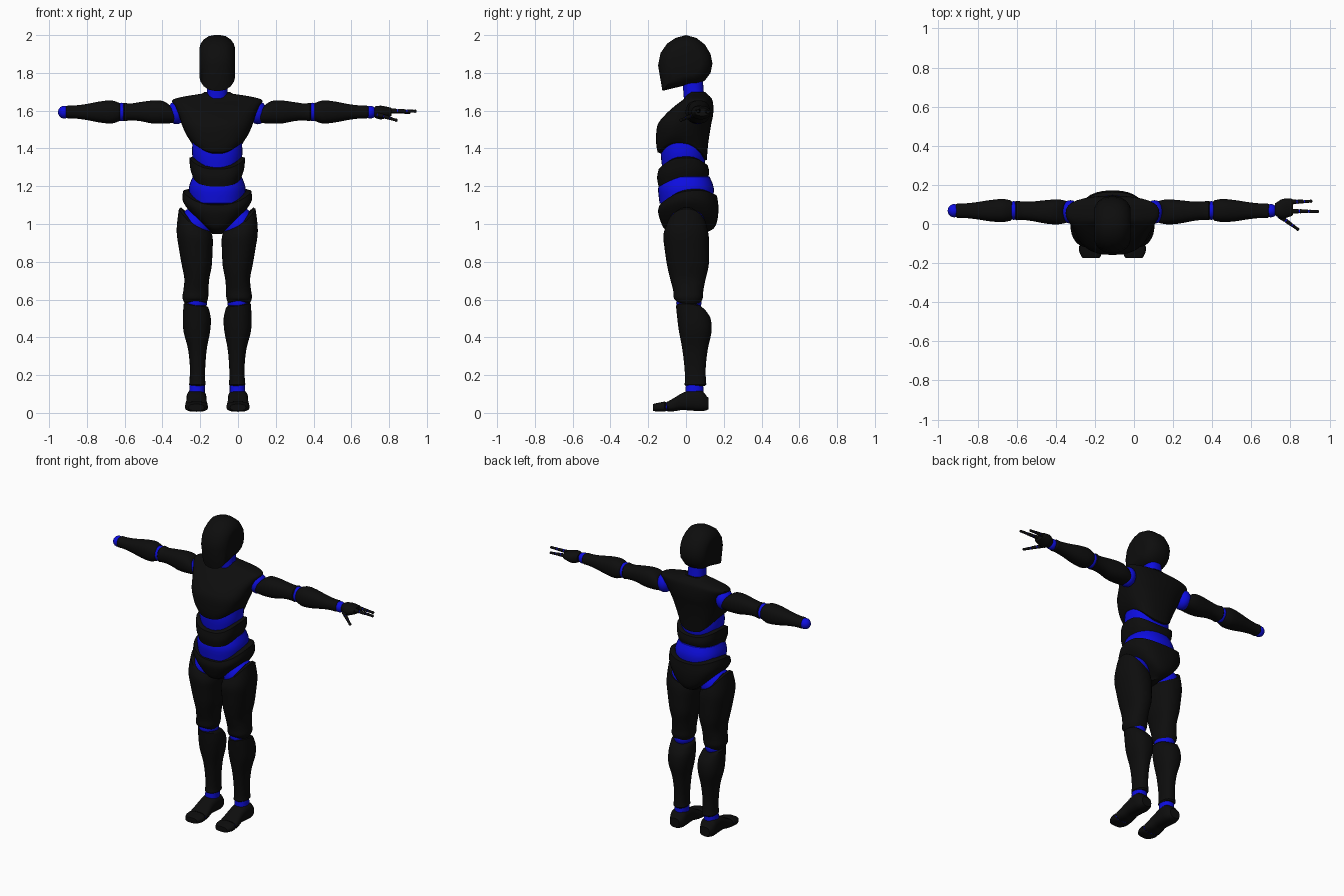
import bpy, bmesh, math
from mathutils import Vector

cube = bpy.data.objects.get("Cube")
if cube:
    bpy.data.objects.remove(cube, do_unlink=True)

MID = -.11      # body centre line
SEGS = 32
parts = []


def material(name, color):
    m = bpy.data.materials.new(name)
    m.use_nodes = True
    m.diffuse_color = color
    m.node_tree.nodes["Principled BSDF"].inputs["Base Color"].default_value = color
    return m


BLACK = material("black armour", (.004, .004, .004, 1))
BLUE = material("blue joint", (.004, .004, .75, 1))


def finish(name, bm, mat):
    bmesh.ops.recalc_face_normals(bm, faces=bm.faces)
    mesh = bpy.data.meshes.new(name)
    bm.to_mesh(mesh)
    bm.free()
    mesh.materials.append(mat)
    ob = bpy.data.objects.new(name, mesh)
    bpy.context.scene.collection.objects.link(ob)
    parts.append(ob)


def skin(bm, loops):
    """Bridge equal loops of points and cap both ends."""
    rows = [[bm.verts.new(p) for p in loop] for loop in loops]
    n = len(rows[0])
    for a, b in zip(rows, rows[1:]):
        for i in range(n):
            j = (i + 1) % n
            bm.faces.new((a[i], a[j], b[j], b[i]))
    bm.faces.new(rows[0])
    bm.faces.new(rows[-1][::-1])


def smooth_rings(rings, steps=4):
    """Catmull-Rom through the rings."""
    out = []
    for i in range(len(rings) - 1):
        p = [rings[max(0, min(len(rings) - 1, i + k))] for k in (-1, 0, 1, 2)]
        for s in range(steps):
            t = s / steps
            out.append([b + t / 2 * (c - a + t * (2 * a - 5 * b + 4 * c - d
                        + t * (3 * (b - c) + d - a))) for a, b, c, d in zip(*p)])
    return out + [list(rings[-1])]


def tube(name, axis, rings, mat=BLACK, side=1, power=2.3, lip=.008):
    """Rings: position on axis, centre u, v, radius u, v, tilt u, v, saddle."""
    rings = smooth_rings([tuple(r) + (0,) * (8 - len(r)) for r in rings])
    way = math.copysign(lip, rings[-1][0] - rings[0][0])
    for idx, sign in ((0, -1), (-1, 1)):
        r = list(rings[idx])
        r[0] += sign * way
        r[3], r[4] = r[3] * .86, r[4] * .86
        rings.insert(0 if idx == 0 else len(rings), r)
    loops = []
    for t, u, v, ru, rv, tu, tv, sad in rings:
        loop = []
        for k in range(SEGS):
            a = math.tau * k / SEGS
            c, s = math.cos(a), math.sin(a)
            p = u + ru * math.copysign(abs(c) ** (2 / power), c)
            q = v + rv * math.copysign(abs(s) ** (2 / power), s)
            w = t + tu * c + tv * s + sad * math.cos(2 * a)
            x, y, z = {"X": (w, p, q), "Y": (p, w, q), "Z": (p, q, w)}[axis]
            loop.append((MID + side * x, y, z))
        loops.append(loop)
    bm = bmesh.new()
    skin(bm, loops)
    finish(name, bm, mat)


def ball(name, center, radii, mat=BLUE, side=1):
    bm = bmesh.new()
    bmesh.ops.create_uvsphere(bm, u_segments=24, v_segments=14, radius=1)
    bmesh.ops.scale(bm, vec=radii, verts=bm.verts)
    x, y, z = center
    bmesh.ops.translate(bm, vec=(MID + side * x, y, z), verts=bm.verts)
    finish(name, bm, mat)


def rod(name, a, b, r1, r2, mat=BLACK):
    """Tapered finger bone between two points."""
    bm = bmesh.new()
    d = b - a
    bmesh.ops.create_cone(bm, cap_ends=True, segments=12, radius1=r1, radius2=r2, depth=d.length)
    bmesh.ops.rotate(bm, matrix=d.to_track_quat("Z", "Y").to_matrix(), verts=bm.verts)
    bmesh.ops.translate(bm, vec=(a + b) / 2, verts=bm.verts)
    finish(name, bm, mat)


# Head: one side profile, shrunk towards both flat cheeks
profile = [(-.125, 1.705), (-.148, 1.84), (-.135, 1.905), (-.1, 1.955), (-.055, 1.985),
           (0, 2), (.055, 1.985), (.1, 1.95), (.13, 1.9), (.14, 1.85), (.13, 1.8),
           (.1, 1.76), (.06, 1.74), (0, 1.735)]
slices = [(.093, .56), (.088, .68), (.072, .84), (.045, .96), (.015, 1)]
slices = [(-x, s) for x, s in slices] + slices[::-1]
bm = bmesh.new()
skin(bm, [[(MID + x, y * s, 1.855 + (z - 1.855) * s) for y, z in profile] for x, s in slices])
finish("head", bm, BLACK)
tube("neck", "Z", [(1.65, 0, .045, .06, .055), (1.7, 0, .04, .054, .054),
                   (1.77, 0, .035, .052, .054)], BLUE)

# Torso shells with blue cores between them
tube("chest", "Z", [
    (1.395, 0, -.02, .135, .13, 0, -.02, .035), (1.45, 0, -.02, .162, .138, 0, 0, .02),
    (1.52, 0, -.01, .185, .142), (1.575, 0, .015, .203, .128), (1.62, 0, .04, .224, .105),
    (1.655, 0, .06, .238, .08), (1.673, 0, .063, .185, .066),
    (1.69, 0, .06, .08, .05)], power=2.5)
tube("chest_core", "Z", [(1.29, 0, -.015, .115, .11), (1.37, 0, -.015, .133, .118),
                         (1.46, 0, -.015, .128, .112)], BLUE)
tube("abdomen", "Z", [(1.23, 0, -.015, .125, .13, 0, .022, .01),
                      (1.275, 0, -.015, .142, .138, 0, .015, .015),
                      (1.325, 0, -.015, .148, .13, 0, .01, .025)], power=2.6)
tube("waist_core", "Z", [(1.11, 0, 0, .14, .14), (1.19, 0, 0, .15, .147),
                         (1.25, 0, 0, .13, .125)], BLUE)
tube("pelvis", "Z", [
    (.955, 0, .015, .03, .09), (.99, 0, .015, .085, .13, 0, 0, .015),
    (1.04, 0, .015, .145, .15, 0, 0, .025), (1.1, 0, .012, .183, .16, 0, .01, .025),
    (1.15, 0, .012, .18, .152, 0, .025, .025)], power=2.4)

for side, label in ((1, "left_"), (-1, "right_")):
    # Leg
    ball(label + "hip_joint", (.115, .005, .99), (.092, .1, .1), side=side)
    tube(label + "thigh", "Z", [
        (1.005, .117, .003, .086, .105, .06, 0, .015), (.94, .119, 0, .096, .12, .025),
        (.86, .113, .005, .088, .117), (.78, .108, .01, .079, .11),
        (.71, .108, .01, .066, .094), (.65, .113, .012, .066, .08),
        (.61, .116, .012, .068, .077), (.585, .115, .01, .058, .067, 0, -.008, -.005)],
         side=side)
    ball(label + "knee_joint", (.113, .015, .582), (.059, .067, .055), side=side)
    tube(label + "shin", "Z", [
        (.56, .112, .025, .066, .078, .01, -.012, .005), (.5, .108, .042, .074, .088),
        (.43, .108, .049, .07, .086), (.34, .105, .048, .05, .068),
        (.25, .104, .048, .041, .057), (.18, .105, .05, .041, .055),
        (.15, .105, .05, .044, .058)], side=side)
    tube(label + "ankle_joint", "Z", [(.09, .108, .045, .042, .048),
                                      (.15, .106, .045, .04, .046)], BLUE, side)
    tube(label + "foot", "Y", [
        (.112, .11, .05, .04, .035), (.08, .11, .065, .053, .056),
        (.03, .11, .067, .053, .055), (-.02, .11, .06, .052, .045),
        (-.06, .11, .045, .057, .036), (-.095, .11, .034, .06, .027)], side=side, power=2.7)
    tube(label + "toe_joint", "Y", [(-.085, .11, .032, .054, .022),
                                    (-.115, .11, .032, .054, .022)], BLUE, side)
    tube(label + "toes", "Y", [(-.113, .11, .033, .06, .027), (-.14, .11, .031, .06, .024),
                               (-.167, .11, .029, .048, .02)], side=side, power=2.8)
    # Arm
    ball(label + "shoulder_joint", (.215, .062, 1.59), (.048, .06, .062), side=side)
    tube(label + "upper_arm", "X", [
        (.237, .062, 1.588, .056, .05, 0, .026), (.28, .062, 1.592, .064, .06, 0, .012),
        (.34, .062, 1.593, .06, .061), (.41, .065, 1.595, .05, .05),
        (.46, .068, 1.593, .047, .045), (.492, .069, 1.593, .05, .049)], side=side)
    ball(label + "elbow_joint", (.506, .069, 1.593), (.035, .048, .049), side=side)
    tube(label + "forearm", "X", [
        (.521, .069, 1.593, .052, .049), (.56, .069, 1.593, .059, .061),
        (.62, .068, 1.593, .055, .056), (.7, .068, 1.593, .043, .041),
        (.76, .068, 1.593, .037, .034), (.792, .068, 1.593, .038, .034)], side=side)
    ball(label + "wrist_joint", (.81, .068, 1.592), (.033, .034, .034), side=side)

# Left hand: palm, two fingers and a thumb
tube("left_palm", "X", [(.84, .075, 1.592, .036, .032), (.87, .078, 1.59, .05, .036),
                        (.915, .085, 1.593, .045, .024)])
digits = {"outer_finger": ((.8, .112, 1.597), (.91, .117, 1.59)),
          "inner_finger": ((.8, .066, 1.6), (.945, .064, 1.597)),
          "thumb": ((.745, .04, 1.578), (.842, -.03, 1.548))}
for name, ends in digits.items():
    a, b = map(Vector, ends)
    for k in range(3):
        p, q = a.lerp(b, k / 3), a.lerp(b, (k + .85) / 3)
        r = .0125 - .002 * k
        rod("left_%s_bone_%d" % (name, k + 1), p, q, r, r * .85)
        ball("left_%s_joint_%d" % (name, k + 1), p - Vector((MID, 0, 0)), (r * .95,) * 3)
    ball("left_%s_tip" % name, q - Vector((MID, 0, 0)), (r,) * 3, BLACK)

bpy.ops.object.select_all(action="DESELECT")
for ob in parts:
    ob.select_set(True)
bpy.context.view_layer.objects.active = parts[0]
bpy.ops.object.shade_smooth_by_angle(angle=math.radians(40))
